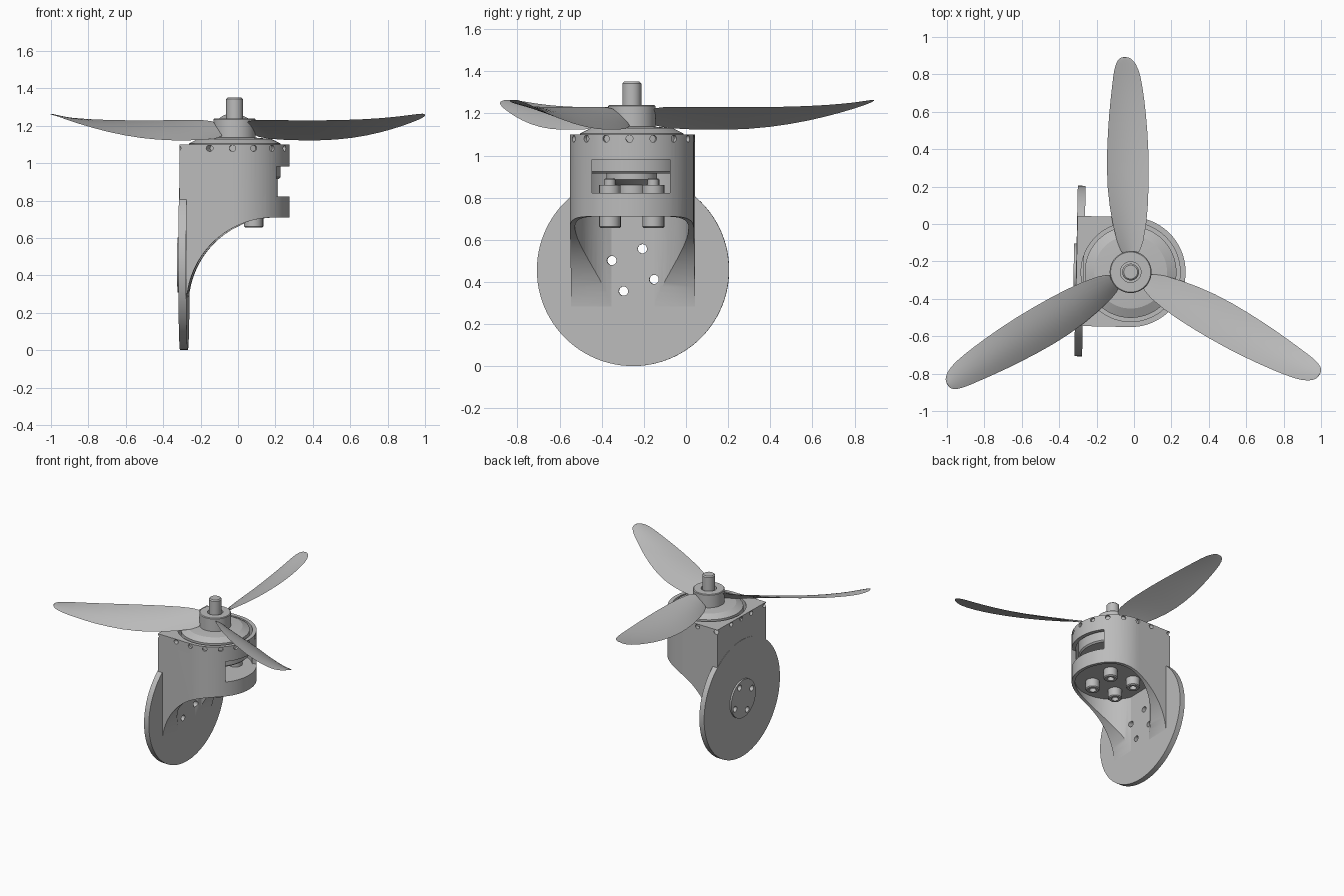
import bpy, bmesh
from math import sin, cos, pi, radians
from mathutils import Matrix, Vector

cube = bpy.data.objects.get("Cube")
if cube:
    bpy.data.objects.remove(cube, do_unlink=True)

AXIS = Vector((-0.018, -0.257, 0))      # rotor axis on the ground plane
TILT = radians(-1.2)                    # slight yaw of the mount
WHEEL_Z = 0.457

grey = bpy.data.materials.new("plain_grey")
grey.use_nodes = True
grey.diffuse_color = (0.5, 0.5, 0.5, 1)
grey.node_tree.nodes["Principled BSDF"].inputs["Base Color"].default_value = (0.5, 0.5, 0.5, 1)


def finish(name, bm):
    bmesh.ops.remove_doubles(bm, verts=bm.verts, dist=1e-5)
    bmesh.ops.recalc_face_normals(bm, faces=bm.faces)
    mesh = bpy.data.meshes.new(name)
    bm.to_mesh(mesh)
    bm.free()
    mesh.materials.append(grey)
    ob = bpy.data.objects.new(name, mesh)
    bpy.context.collection.objects.link(ob)
    return ob


def lathe(name, profile, seg=64, matrix=Matrix()):
    """Revolve (radius, height) points around z, then move by matrix."""
    bm = bmesh.new()
    verts = [bm.verts.new((r, 0, z)) for r, z in profile]
    edges = [bm.edges.new(pair) for pair in zip(verts, verts[1:])]
    bmesh.ops.spin(bm, geom=verts + edges, cent=(0, 0, 0), axis=(0, 0, 1),
                   angle=2 * pi, steps=seg, use_duplicate=False)
    bm.transform(matrix)
    return finish(name, bm)


def rod(name, radius, z0, z1, seg=64, matrix=Matrix(), bevel=0.0):
    return lathe(name, [(0, z0), (radius - bevel, z0), (radius, z0 + bevel),
                        (radius, z1 - bevel), (radius - bevel, z1), (0, z1)], seg, matrix)


def prism(name, points, direction):
    """Extrude a closed outline of 3D points along a vector."""
    bm = bmesh.new()
    face = bm.faces.new([bm.verts.new(p) for p in points])
    out = bmesh.ops.extrude_face_region(bm, geom=[face])
    moved = [v for v in out["geom"] if isinstance(v, bmesh.types.BMVert)]
    bmesh.ops.translate(bm, verts=moved, vec=direction)
    if not any(len(e.link_faces) == 1 for e in face.edges) and not face.is_valid:
        bm.faces.ensure_lookup_table()
    return finish(name, bm)


def cut(ob, cutters):
    for cutter in cutters:
        mod = ob.modifiers.new("cut", "BOOLEAN")
        mod.object = cutter
        mod.operation = "DIFFERENCE"
        mod.solver = "EXACT"
        bpy.context.view_layer.objects.active = ob
        bpy.ops.object.modifier_apply(modifier=mod.name)


def place(ob, yaw=0.0, angle=35):
    ob.matrix_world = Matrix.Translation(AXIS) @ Matrix.Rotation(yaw, 4, "Z")
    bpy.ops.object.select_all(action="DESELECT")
    ob.select_set(True)
    bpy.context.view_layer.objects.active = ob
    bpy.ops.object.shade_smooth_by_angle(angle=radians(angle))


# Motor housing: D-shaped body running down into the bracket
R = 0.294
outline = [(-0.29, R, 0.24), (-0.29, -R, 0.24)]
outline += [(R * cos(a), R * sin(a), 0.24) for a in [-pi / 2 + pi * i / 40 for i in range(41)]]
housing = prism("motor_housing", outline, (0, 0, 0.86))

# Curved underside, hollows and window
arc = [(0.218 + 0.47 * cos(a), -0.5, 0.24 + 0.47 * sin(a))
       for a in [pi / 2 + pi / 2 * i / 32 for i in range(33)]]
sweep = prism("sweep_cutter", arc + [(-0.252, -0.5, 0.1), (0.5, -0.5, 0.1), (0.5, -0.5, 0.71)],
              (0, 1, 0))
window = prism("window_cutter", [(0.1, -0.185, 0.822), (0.5, -0.185, 0.822),
                                 (0.5, 0.185, 0.822), (0.1, 0.185, 0.822)], (0, 0, 0.16))
cutters = [sweep, window, rod("cavity_cutter", 0.27, 0, 0.725),
           rod("cup_cutter", 0.265, 0.82, 1.2)]

# Screw holes round the rim
for i in range(16):
    turn = Matrix.Rotation(radians(22.5 * i - 1), 4, "Z")
    cutters.append(rod("rim_hole_cutter", 0.017, 0.278, 0.5, 12,
                       Matrix.Translation((0, 0, 1.08)) @ turn @ Matrix.Rotation(pi / 2, 4, "Y")))

# Bolt holes through the wheel plate
to_x = Matrix.Translation((0, 0, WHEEL_Z)) @ Matrix.Rotation(pi / 2, 4, "Y")
bolt_holes = []
for i in range(4):
    a = radians(66 + 90 * i)
    shift = Matrix.Translation((0, 0.11 * cos(a), 0.11 * sin(a)))
    bolt_holes.append(rod("bolt_hole_cutter", 0.022, -0.5, 0.1, 20, shift @ to_x))
cut(housing, cutters + bolt_holes)
place(housing, TILT)

# Round mounting plate and its raised centre
plate = rod("mounting_plate", 0.456, -0.292, -0.25, 96, to_x)
boss = rod("plate_boss", 0.147, -0.305, -0.27, 48, to_x)
for ob in (plate, boss):
    cut(ob, bolt_holes)
    place(ob, TILT)

for cutter in cutters + bolt_holes:
    bpy.data.objects.remove(cutter, do_unlink=True)

# Motor: stator base and rotating bell
place(lathe("motor_base", [(0, 0.81), (0.07, 0.81), (0.07, 0.86), (0.12, 0.885),
                           (0.12, 0.93), (0, 0.93)]))
place(lathe("motor_bell", [(0, 0.915), (0.235, 0.915), (0.245, 0.925), (0.245, 1.105),
                           (0.225, 1.115), (0.195, 1.13), (0.11, 1.137), (0, 1.137)]), angle=20)

# Mounting bolts: socket heads below, nuts and ends above the floor
for i in range(4):
    spot = Matrix.Rotation(pi / 4 + pi / 2 * i, 4, "Z") @ Matrix.Translation((0.145, 0, 0))
    place(lathe("bolt_head", [(0, 0.74), (0.05, 0.74), (0.05, 0.662), (0.043, 0.655),
                              (0.025, 0.655), (0.025, 0.69), (0, 0.69)], 32, spot), TILT)
    place(rod("bolt_washer", 0.05, 0.815, 0.86, 32, spot), TILT)
    place(rod("bolt_end", 0.027, 0.85, 0.89, 24, spot, 0.005), TILT)

# Propeller hub and shaft
place(lathe("propeller_hub", [(0.055, 1.13), (0.112, 1.13), (0.112, 1.235), (0.107, 1.24),
                              (0.055, 1.24), (0.055, 1.13)]))
place(rod("propeller_shaft", 0.045, 1.1, 1.35, 40, bevel=0.008))

# Blade stations: radius, trailing and leading offsets, trailing and leading heights
STATIONS = [(0.07, -0.05, 0.05, 1.135, 1.235), (0.25, -0.10, 0.09, 1.122, 1.232),
            (0.45, -0.13, 0.10, 1.118, 1.23), (0.65, -0.13, 0.10, 1.13, 1.23),
            (0.85, -0.118, 0.085, 1.165, 1.235), (1.0, -0.10, 0.065, 1.205, 1.245),
            (1.09, -0.09, 0.045, 1.233, 1.256), (1.138, -0.07, 0.012, 1.252, 1.263),
            (1.15, -0.047, -0.015, 1.26, 1.265)]
CHORD = 8


def blade(name):
    bm = bmesh.new()
    rings = []
    for r, s0, s1, z0, z1 in STATIONS:
        thick = 0.09 * (s1 - s0)
        ring = []
        for side, steps in ((1, range(CHORD + 1)), (-1, range(CHORD - 1, 0, -1))):
            for i in steps:
                t = (1 - cos(pi * i / CHORD)) / 2
                bulge = sin(pi * t) * thick * (0.5 + 0.45 * side)
                ring.append(bm.verts.new((s0 + (s1 - s0) * t - bulge * 0.4, r,
                                          z0 + (z1 - z0) * t + bulge * 0.8)))
        rings.append(ring)
    n = len(rings[0])
    for a, b in zip(rings, rings[1:]):
        for i in range(n):
            bm.faces.new((a[i], a[(i + 1) % n], b[(i + 1) % n], b[i]))
    bm.faces.new(rings[0])
    bm.faces.new(rings[-1])
    return finish(name, bm)


for i, label in enumerate(("back", "right", "left")):
    ob = blade("propeller_blade_" + label)
    place(ob, 2 * pi / 3 * i, 60)
    smooth = ob.modifiers.new("smooth", "SUBSURF")
    smooth.levels = smooth.render_levels = 1
